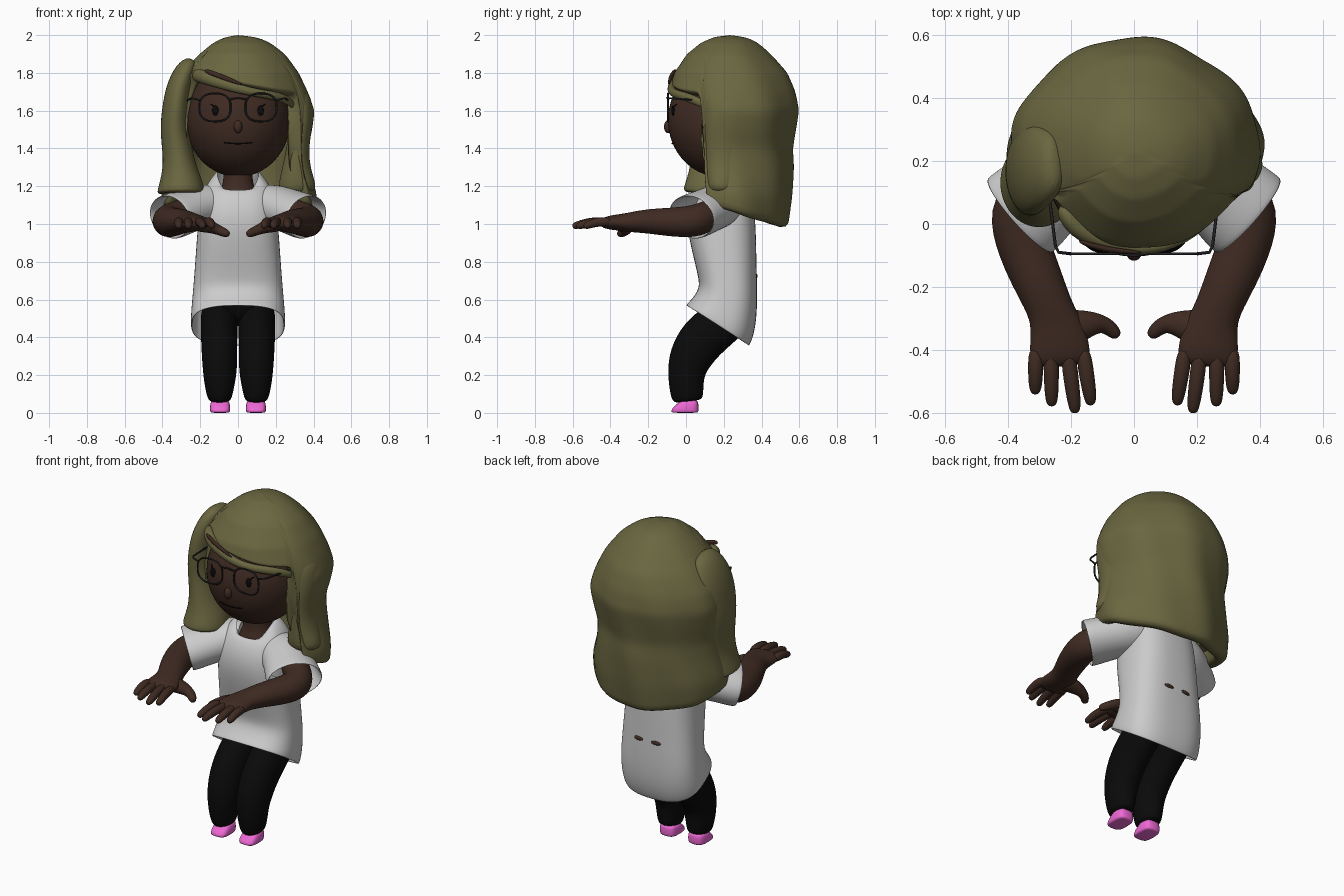
import bpy, bmesh, math
from mathutils import Vector

def mat(name, c):
    m = bpy.data.materials.new(name)
    m.diffuse_color = (*c, 1)
    return m

SKIN = mat("skin", (.05, .024, .016))
HAIR = mat("hair", (.145, .135, .052))
BLACK = mat("black", (.003, .003, .003))
FRAME = mat("frame", (.015, .015, .017))
PINK = mat("pink", (.85, .14, .66))

def loft(name, rings, material=None, caps=True, mirror=False, sub=2, thick=0):
    """Skin a list of equal-length closed rings of points."""
    n = len(rings[0])
    verts = [tuple(p) for r in rings for p in r]
    faces = []
    for i in range(len(rings) - 1):
        for j in range(n):
            k = (j + 1) % n
            faces.append((i*n + j, i*n + k, (i+1)*n + k, (i+1)*n + j))
    if caps:
        faces += [tuple(range(n)), tuple(range(len(verts) - n, len(verts)))]
    me = bpy.data.meshes.new(name)
    me.from_pydata(verts, [], faces)
    bm = bmesh.new()
    bm.from_mesh(me)
    bmesh.ops.remove_doubles(bm, verts=bm.verts, dist=1e-5)
    bmesh.ops.recalc_face_normals(bm, faces=bm.faces)
    bm.to_mesh(me)
    bm.free()
    me.shade_smooth()
    ob = bpy.data.objects.new(name, me)
    bpy.context.collection.objects.link(ob)
    if material:
        me.materials.append(material)
    if mirror:
        ob.modifiers.new("mirror", 'MIRROR').use_mirror_merge = False
    if thick:
        s = ob.modifiers.new("solid", 'SOLIDIFY')
        s.thickness, s.offset = thick, -1
    if sub:
        s = ob.modifiers.new("sub", 'SUBSURF')
        s.levels = s.render_levels = sub
    return ob

def tube(name, pts, material=None, ref=(0, 0, 1), n=12, **kw):
    """Sweep an ellipse along points (x, y, z, side radius, other radius)."""
    P = [Vector(p[:3]) for p in pts]
    rings = []
    for i, p in enumerate(pts):
        t = (P[min(i+1, len(P)-1)] - P[max(i-1, 0)]).normalized()
        a = t.cross(Vector(ref)).normalized()
        b = a.cross(t).normalized()
        rings.append([P[i] + a*p[3]*math.cos(2*math.pi*k/n) + b*p[-1]*math.sin(2*math.pi*k/n)
                      for k in range(n)])
    return loft(name, rings, material, **kw)

def ball(name, c, r, material, mirror=False):
    """Ellipsoid built from latitude rings."""
    rings = []
    for i in range(17):
        v = math.pi * i / 16
        rings.append([(c[0] + r[0]*math.sin(v)*math.cos(2*math.pi*k/24),
                       c[1] + r[1]*math.sin(v)*math.sin(2*math.pi*k/24),
                       c[2] + r[2]*math.cos(v)) for k in range(24)])
    return loft(name, rings, material, caps=False, mirror=mirror, sub=1)

def sgnpow(v, e):
    return math.copysign(abs(v)**e, v)

# Head, neck and face
HC, HR = (0, .18, 1.55), (.282, .28, .302)
def face_y(x, z):
    return HC[1] - HR[1]*math.sqrt(1 - (x/HR[0])**2 - ((z - HC[2])/HR[2])**2)
ball("head", HC, HR, SKIN)
tube("neck", [(0, .19, .95, .13, .12), (0, .19, 1.08, .125, .115), (0, .19, 1.16, .112, .1), (0, .19, 1.2, .085, .08),
              (0, .19, 1.25, .077, .075), (0, .19, 1.36, .077, .075)], SKIN, (0, 1, 0), n=16)
ball("nose", (0, -.095, 1.515), (.023, .022, .034), SKIN)
tube("mouth", [(x, face_y(x, 1.425 + x*x) + .001, 1.425 + x*x, .004)
               for x in [-.08, -.055, -.025, 0, .025, .055, .08]], BLACK, n=6, sub=1)
ball("eye", (.12, face_y(.12, 1.6), 1.6), (.017, .008, .027), BLACK, True)
tube("eyelash", [(.125, face_y(.125, 1.62) - .004, 1.62, .006), (.147, face_y(.147, 1.64) - .003, 1.637, .003)],
     BLACK, n=6, mirror=True, sub=1)

# Glasses
rim = []
for k in range(33):
    a = 2*math.pi*k/32
    rim.append((.122 + .083*sgnpow(math.cos(a), .8), -.095, 1.617 + .074*sgnpow(math.sin(a), .75), .005))
tube("glasses_rim", rim, FRAME, (0, 1, 0), n=6, mirror=True, sub=0)
tube("glasses_bridge", [(-.045, -.095, 1.66, .005), (0, -.1, 1.668, .005), (.045, -.095, 1.66, .005)], FRAME, n=6, sub=0)
tube("glasses_temple", [(.2, -.095, 1.655, .005), (.24, -.09, 1.665, .005), (.25, -.07, 1.665, .005),
                        (.275, .13, 1.65, .005)], FRAME, n=6, mirror=True, sub=0)

# Hair: dome with a slanted fringe and a long wavy curtain (z, left, right, front, back)
TAB = [(2.0, 0, 0, .23, .23), (1.99, .07, .1, .15, .32), (1.96, .13, .17, .08, .38), (1.9, .205, .25, .005, .45),
       (1.8, .3, .325, -.065, .54), (1.7, .365, .372, -.095, .582), (1.6, .392, .405, -.09, .598),
       (1.5, .385, .39, -.09, .58), (1.4, .37, .365, -.09, .562), (1.3, .375, .375, -.09, .568),
       (1.15, .405, .415, -.09, .56), (.98, .39, .4, -.08, .54)]
def section(z):
    for a, b in zip(TAB, TAB[1:]):
        if z >= b[0]:
            f = (a[0] - z) / (a[0] - b[0])
            return [a[i] + (b[i] - a[i])*f for i in (1, 2, 3, 4)]
    return TAB[-1][1:]
def hair_bottom(deg):
    x = math.sin(math.radians(deg))
    fringe = 1.745 - .065*x
    curtain = 1.062 + .085*math.cos(math.radians(deg))
    f = min(max((abs(deg) - 60) / 6, 0), 1)
    return fringe + (curtain - fringe)*f
angles = list(range(-180, -66, 6)) + [-66, -64, -62] + list(range(-60, 61, 6)) + [62, 64] + list(range(66, 180, 6))
rows = []
for i in range(31):
    row = []
    for d in angles:
        z = 2.0 - (2.0 - hair_bottom(d))*(i/30)**1.5
        xl, xr, yf, yb = section(z)
        t = math.radians(d)
        w = 1 + .016*math.sin(8*t + 6*z) * min(1, (2 - z)*2.5)
        e = 1.0 if abs(d) < 90 else 1.0 + .1*math.sin(2*abs(t) - math.pi)**2
        row.append(((xr if d > 0 else xl)*w*sgnpow(math.sin(t), e*1.05),
                    (yf + yb)/2 - (yb - yf)/2*w*math.cos(t), z))
    rows.append(row)
loft("hair", rows, HAIR, caps=False, thick=.075, sub=1)
tube("fringe_strand", [(-.235, .06, 1.79, .02, .03), (-.2, .0, 1.785, .035, .04), (-.12, -.055, 1.757, .03, .035),
                       (0, -.082, 1.715, .022, .025), (.12, -.07, 1.69, .022, .022), (.25, .02, 1.67, .02, .025),
                       (.3, .12, 1.62, .01, .02)], HAIR)
tube("parting", [(-.18, -.052, 1.815, .008, .014), (-.1, -.082, 1.785, .012, .016), (.03, -.092, 1.735, .006, .008)],
     SKIN, n=8)
tube("left_lock", [(-.24, .2, 1.87, .03, .07), (-.275, .19, 1.82, .06, .12), (-.315, .18, 1.72, .07, .15),
                   (-.33, .17, 1.6, .075, .15), (-.337, .17, 1.5, .078, .14), (-.322, .16, 1.4, .08, .13),
                   (-.31, .15, 1.3, .09, .13), (-.302, .14, 1.22, .118, .14), (-.302, .13, 1.165, .13, .15),
                   (-.302, .13, 1.16, .12, .14)], HAIR, (0, 1, 0), n=16)
tube("right_lock", [(.32, .2, 1.72, .05, .1), (.335, .2, 1.6, .07, .105), (.33, .2, 1.5, .062, .105),
                    (.315, .2, 1.4, .06, .1), (.31, .2, 1.3, .075, .1), (.31, .19, 1.22, .1, .09),
                    (.32, .19, 1.15, .1, .08)], HAIR, (0, 1, 0), n=16)

# Shirt body: front z, back z, half width, front y, back y
rings = []
for zf, zb, rx, yf, yb in [(.572, .352, .252, -.002, .337), (.6, .43, .25, .03, .365), (.66, .54, .243, .072, .377),
                           (.72, .66, .235, .065, .377), (.84, .82, .225, .035, .373), (1.0, 1.0, .213, .0, .37),
                           (1.12, 1.12, .2, .02, .355), (1.2, 1.22, .17, .075, .31), (1.15, 1.24, .11, .09, .28)]:
    ring = []
    for k in range(32):
        a = 2*math.pi*k/32
        c, s = sgnpow(math.cos(a), .75), sgnpow(math.sin(a), .75)
        z = zf + (zb - zf)*(s + 1)/2
        if zb == 1.24:
            z += .08*c*c
        ring.append((rx*c, (yf + yb)/2 + (yb - yf)/2*s, z))
    rings.append(ring)
loft("shirt_body", rings, caps=False, thick=.012, sub=2)
tube("shirt_sleeve", [(.09, .2, 1.11, .11, .1), (.19, .17, 1.095, .135, .118), (.28, .1, 1.065, .147, .118),
                      (.365, .025, 1.035, .163, .124)], n=20, caps=False, mirror=True, thick=.012)
ball("skin_patch", (.055, .366, .725), (.036, .014, .014), SKIN, True)

# Arms and hands
tube("arm", [(.2, .2, 1.08, .07, .07), (.32, .12, 1.045, .082, .085), (.385, .04, 1.01, .093, .088),
             (.345, -.09, 1.01, .088, .077), (.297, -.2, 1.015, .08, .066), (.262, -.28, 1.01, .073, .056),
             (.243, -.34, 1.008, .09, .046), (.235, -.41, 1.008, .1, .038), (.232, -.455, 1.003, .09, .02)],
     SKIN, mirror=True, n=16)
for name, bx, tx, ty in [("little", .312, .314, -.542), ("ring", .264, .262, -.58),
                         ("middle", .212, .188, -.602), ("index", .163, .138, -.577)]:
    tube(name + "_finger", [(bx, -.39, 1.01, .027), ((bx + tx)/2, (-.39 + ty)/2, 1.014, .027),
                            (tx, ty + .02, .993, .023), (tx, ty, .985, .013)], SKIN, n=8, mirror=True)
tube("thumb", [(.24, -.33, 1.0, .06, .04), (.17, -.325, .993, .056, .04), (.125, -.315, .978, .038, .032),
               (.09, -.32, .962, .028, .026), (.062, -.345, .95, .024, .024), (.05, -.36, .945, .013, .013)],
     SKIN, n=10, mirror=True)

# Trousers
ball("hips", (0, .22, .59), (.205, .14, .13), BLACK)
tube("leg", [(.1, .28, .56, .1, .12), (.1, .19, .48, .1, .125), (.1, .08, .39, .098, .13),
             (.097, .02, .29, .096, .118), (.096, .0, .21, .091, .1), (.098, .002, .13, .078, .092),
             (.097, .008, .075, .065, .085), (.097, .01, .058, .05, .065)], BLACK, (0, 1, 0), n=16, mirror=True)

# Shoes: stacked rounded outlines, toe sloping back toward the top
rings = []
for z, w, yf, yb in [(.0, .046, -.068, .06), (.004, .053, -.08, .066), (.022, .055, -.078, .068),
                     (.05, .052, -.045, .066), (.07, .046, -.025, .062)]:
    rings.append([(.095 + w*sgnpow(math.cos(a), .6), (yf + yb)/2 + (yb - yf)/2*sgnpow(math.sin(a), .6), z)
                  for a in [2*math.pi*k/16 for k in range(16)]])
loft("shoe", rings, PINK, mirror=True, sub=1)
